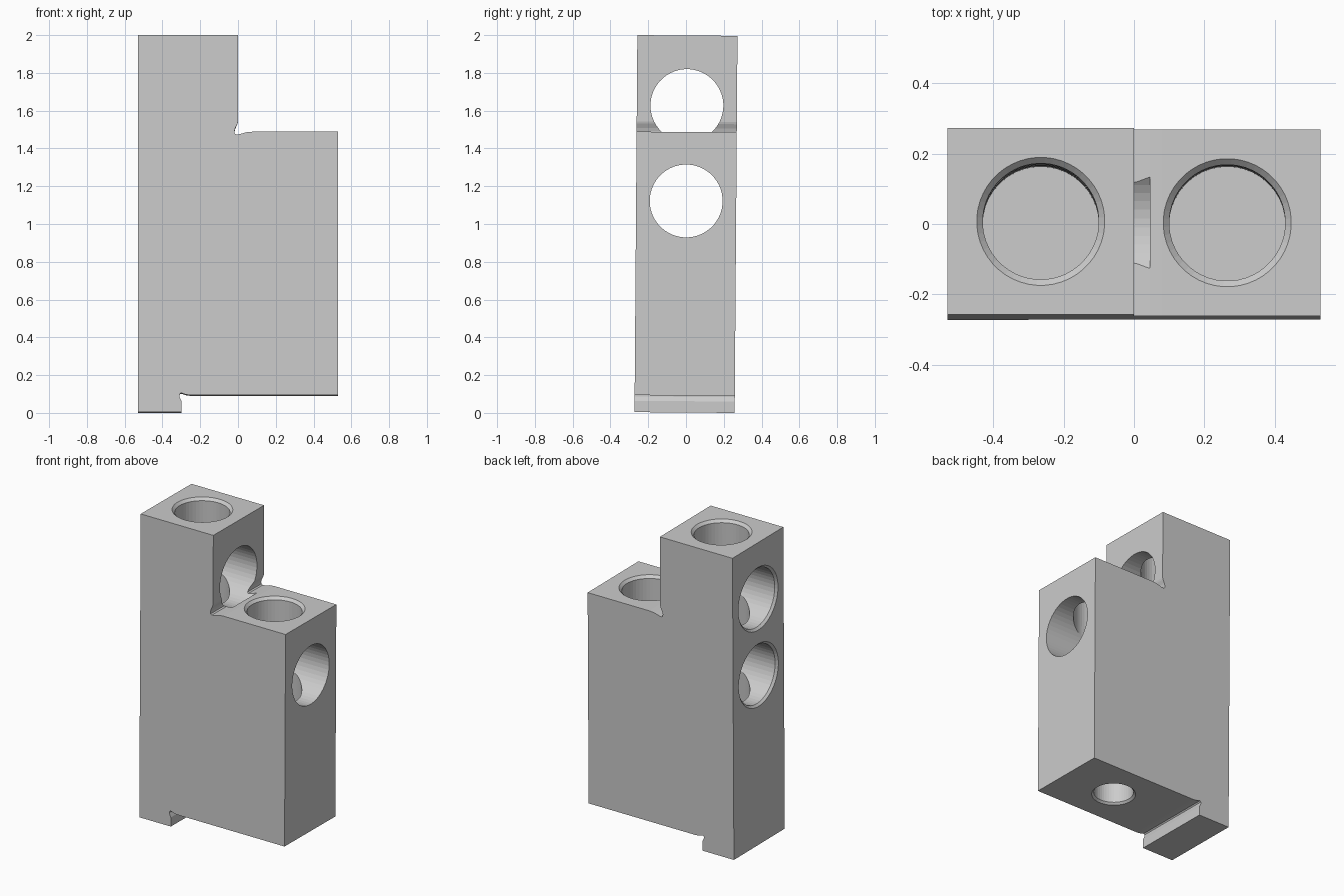
import bpy, bmesh, math
from mathutils import Matrix, Vector

if "Cube" in bpy.data.objects:
    bpy.data.objects.remove(bpy.data.objects["Cube"])

HALF_DEPTH = 0.265
SEGMENTS = 48


def make_object(name, bm):
    bmesh.ops.recalc_face_normals(bm, faces=bm.faces)
    mesh = bpy.data.meshes.new(name)
    bm.to_mesh(mesh)
    bm.free()
    obj = bpy.data.objects.new(name, mesh)
    bpy.context.collection.objects.link(obj)
    return obj


def extruded_profile(name, points):
    bm = bmesh.new()
    face = bm.faces.new([bm.verts.new((x, -HALF_DEPTH, z)) for x, z in points])
    moved = bmesh.ops.extrude_face_region(bm, geom=[face])["geom"]
    verts = [v for v in moved if isinstance(v, bmesh.types.BMVert)]
    bmesh.ops.translate(bm, verts=verts, vec=(0, 2 * HALF_DEPTH, 0))
    return make_object(name, bm)


def bore(body, start, direction, rings):
    """Cut a round hole whose rings are (distance along axis, radius)."""
    turn = Vector((0, 0, 1)).rotation_difference(Vector(direction)).to_matrix()
    bm = bmesh.new()
    loops = []
    for dist, radius in rings:
        loop = []
        for i in range(SEGMENTS):
            a = 2 * math.pi * (i + 0.5) / SEGMENTS
            p = Vector((radius * math.cos(a), radius * math.sin(a), dist))
            loop.append(bm.verts.new(turn @ p + Vector(start)))
        loops.append(loop)
    for low, high in zip(loops, loops[1:]):
        for i in range(SEGMENTS):
            j = (i + 1) % SEGMENTS
            bm.faces.new((low[i], low[j], high[j], high[i]))
    bm.faces.new(loops[0])
    bm.faces.new(loops[-1])
    cutter = make_object("bore_cutter", bm)
    cutter.hide_render = True
    mod = body.modifiers.new("bore", "BOOLEAN")
    mod.operation = "DIFFERENCE"
    mod.solver = "EXACT"
    mod.object = cutter
    bpy.context.view_layer.objects.active = body
    bpy.ops.object.modifier_apply(modifier=mod.name)
    bpy.data.objects.remove(cutter, do_unlink=True)


def chamfered(radius, rim, depth):
    c = rim - radius
    return [(-0.02, rim), (0, rim), (c, radius), (depth, radius)]


# Stepped block with relief grooves in both inner corners
profile = [
    (-0.53, 0), (-0.30, 0), (-0.30, 0.06), (-0.311, 0.083), (-0.311, 0.094),
    (-0.304, 0.101), (-0.295, 0.100), (-0.275, 0.093), (-0.25, 0.09),
    (0.53, 0.09), (0.53, 1.485), (0.08, 1.485), (0.045, 1.482),
    (0.01, 1.472), (-0.008, 1.469), (-0.017, 1.475), (-0.019, 1.487),
    (-0.014, 1.505), (-0.003, 1.528), (0, 1.54), (0, 1.996), (-0.53, 1.996),
]
block = extruded_profile("stepped_block", profile)

# Blind vertical bores in the two top faces
for x, z in ((-0.265, 1.996), (0.265, 1.485)):
    bore(block, (x, 0, z), (0, 0, -1), chamfered(0.165, 0.182, z - 0.70))

# Cross bores entering from the left side
for z, depth in ((1.625, 0.575), (1.12, 1.10)):
    bore(block, (-0.53, 0, z), (1, 0, 0), chamfered(0.193, 0.207, depth))

# Small blind bore in the underside
bore(block, (0.155, 0, 0.09), (0, 0, 1), chamfered(0.12, 0.133, 0.30))

# Slight backward lean
lean = Matrix.Translation((0, -0.0075, 0.002)) @ Matrix.Rotation(-0.0075, 4, "X")
block.data.transform(lean)
